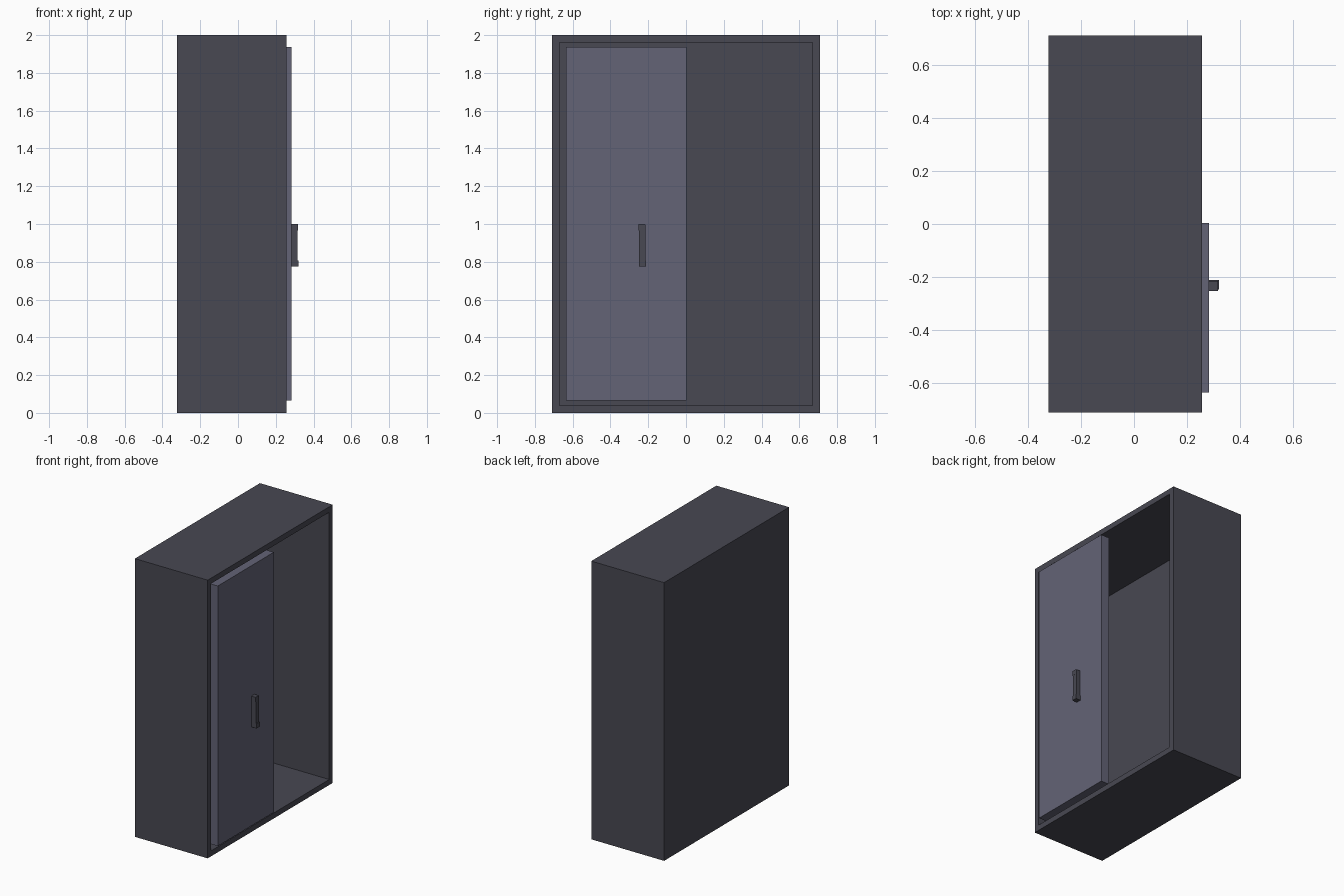
import bpy, bmesh
from mathutils import Vector

if "Cube" in bpy.data.objects:
    bpy.data.objects.remove(bpy.data.objects["Cube"])


def material(name, color):
    m = bpy.data.materials.new(name)
    m.diffuse_color = (*color, 1)
    m.use_nodes = True
    m.node_tree.nodes["Principled BSDF"].inputs["Base Color"].default_value = m.diffuse_color
    return m


def add_box(bm, lo, hi):
    verts = bmesh.ops.create_cube(bm, size=1)["verts"]
    for v in verts:
        v.co = Vector(lo[i] if v.co[i] < 0 else hi[i] for i in range(3))


def finish(bm, name, mat):
    bmesh.ops.recalc_face_normals(bm, faces=bm.faces)
    mesh = bpy.data.meshes.new(name)
    bm.to_mesh(mesh)
    bm.free()
    mesh.materials.append(mat)
    obj = bpy.data.objects.new(name, mesh)
    bpy.context.collection.objects.link(obj)
    return obj


dark = material("dark_metal", (0.065, 0.065, 0.085))
light = material("door_metal", (0.125, 0.125, 0.18))

# cabinet shell: box with its +x face inset and pushed back to a thin rear wall
bm = bmesh.new()
add_box(bm, (-0.323, -0.71, 0), (0.256, 0.71, 2))
bmesh.ops.recalc_face_normals(bm, faces=bm.faces)
opening = max(bm.faces, key=lambda f: f.calc_center_median().x)
bmesh.ops.inset_region(bm, faces=[opening], thickness=0.056)
inner = bmesh.ops.extrude_discrete_faces(bm, faces=[opening])["faces"][0]
for v in inner.verts:
    v.co.x = -0.303
finish(bm, "cabinet", dark)

# single door covering the -y half of the opening
bm = bmesh.new()
add_box(bm, (0.215, -0.634, 0.066), (0.283, 0.003, 1.936))
finish(bm, "door", light)

# handle: grip bar with slightly offset end blocks
bm = bmesh.new()
add_box(bm, (0.28, -0.249, 0.775), (0.316, -0.214, 0.998))
add_box(bm, (0.28, -0.252, 0.965), (0.317, -0.218, 0.999))
add_box(bm, (0.28, -0.246, 0.774), (0.321, -0.211, 0.808))
finish(bm, "handle", dark)
